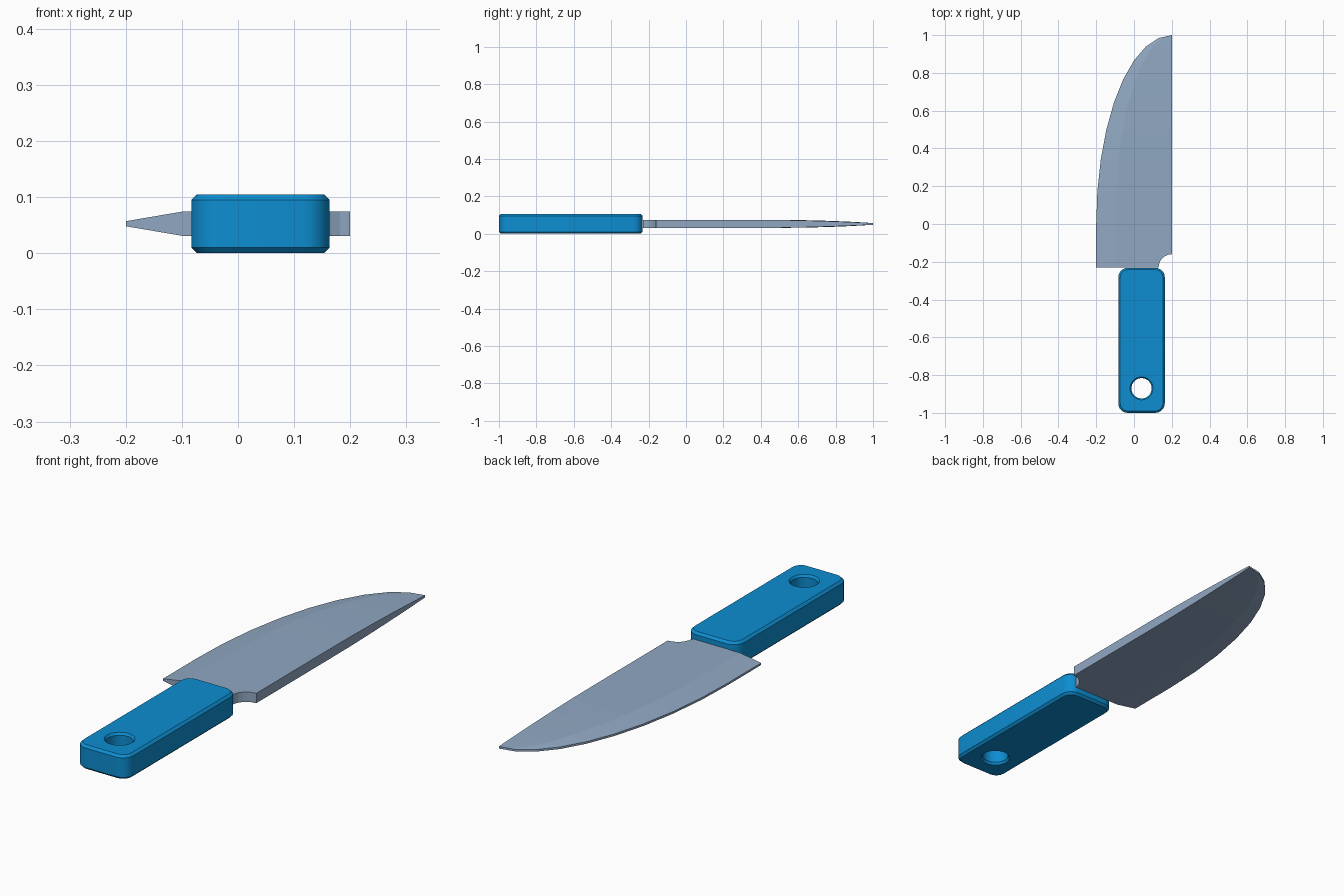
import bpy, bmesh, math

if "Cube" in bpy.data.objects:
    bpy.data.objects.remove(bpy.data.objects["Cube"])


def material(name, rgb):
    m = bpy.data.materials.new(name)
    m.diffuse_color = (*rgb, 1)
    m.use_nodes = True
    m.node_tree.nodes["Principled BSDF"].inputs["Base Color"].default_value = m.diffuse_color
    return m


def build(name, rings, mat, closed):
    """Skin a list of equal-length point rings; closed joins last ring to first."""
    bm = bmesh.new()
    rows = [[bm.verts.new(p) for p in ring] for ring in rings]
    n, count = len(rows[0]), len(rows)
    for i in range(count if closed else count - 1):
        a, b = rows[i], rows[(i + 1) % count]
        for j in range(n):
            k = (j + 1) % n
            bm.faces.new((a[j], a[k], b[k], b[j]))
    if not closed:
        bm.faces.new(rows[0])
    bmesh.ops.remove_doubles(bm, verts=bm.verts, dist=1e-5)
    bmesh.ops.recalc_face_normals(bm, faces=bm.faces)
    me = bpy.data.meshes.new(name)
    bm.to_mesh(me)
    bm.free()
    me.materials.append(mat)
    ob = bpy.data.objects.new(name, me)
    bpy.context.collection.objects.link(ob)
    return ob


blue = material("handle blue", (0.004, 0.27, 0.64))
steel = material("blade steel", (0.28, 0.39, 0.54))

# Handle: rounded slab with chamfered rims and a hanging hole
CX, X0, X1, Y0, Y1, H, C = 0.04, -0.083, 0.163, -1.0, -0.232, 0.105, 0.01
SEG, R, HOLE_Y, HOLE_R = 6, 0.05, -0.87, 0.054


def outline(inset, z):
    pts = []
    r = R - inset
    corners = [(X1 - R, Y1 - R), (X0 + R, Y1 - R), (X0 + R, Y0 + R), (X1 - R, Y0 + R)]
    for k, (cx, cy) in enumerate(corners):
        for j in range(SEG):
            a = math.pi / 2 * (k + j / (SEG - 1))
            pts.append((cx + r * math.cos(a), cy + r * math.sin(a), z))
    return pts


def hole(r, z):
    return [(CX + r * math.cos(a), HOLE_Y + r * math.sin(a), z)
            for a in (math.pi / 2 * (i + 0.5) / SEG for i in range(4 * SEG))]


handle = build("handle", [
    outline(C, 0), outline(0, C), outline(0, H - C), outline(C, H),
    hole(HOLE_R + 0.007, H), hole(HOLE_R, H - C), hole(HOLE_R, C), hole(HOLE_R + 0.007, 0),
], blue, True)
bpy.context.view_layer.objects.active = handle
handle.select_set(True)
bpy.ops.object.shade_smooth_by_angle(angle=math.radians(30))

# Blade: cross-sections of edge, ridge and spine along y
ZM, T, TE = 0.0525, 0.0215, 0.0045


def section(y, edge, ridge, spine):
    u = max(0, (y - 0.4) / 0.6)
    tr = TE + (T - TE) * (1 - u ** 2.4)
    ts = TE + (T - TE) * (1 - u ** 1.7)
    return [(edge, y, ZM + TE), (ridge, y, ZM + tr), (spine, y, ZM + ts),
            (spine, y, ZM - ts), (ridge, y, ZM - tr), (edge, y, ZM - TE)]


rings = []
for i in range(7):      # heel notch
    a = math.pi / 2 * i / 6
    rings.append(section(-0.23 + 0.07 * math.sin(a), -0.2, -0.1, 0.2 - 0.07 * math.cos(a)))
for i in range(10):     # elliptical belly up to the tip
    a = math.pi / 2 * i / 9
    c = math.cos(a)
    rings.append(section(math.sin(a), 0.2 - 0.4 * c, 0.2 - 0.3 * c, 0.2))
build("blade", rings, steel, False)
